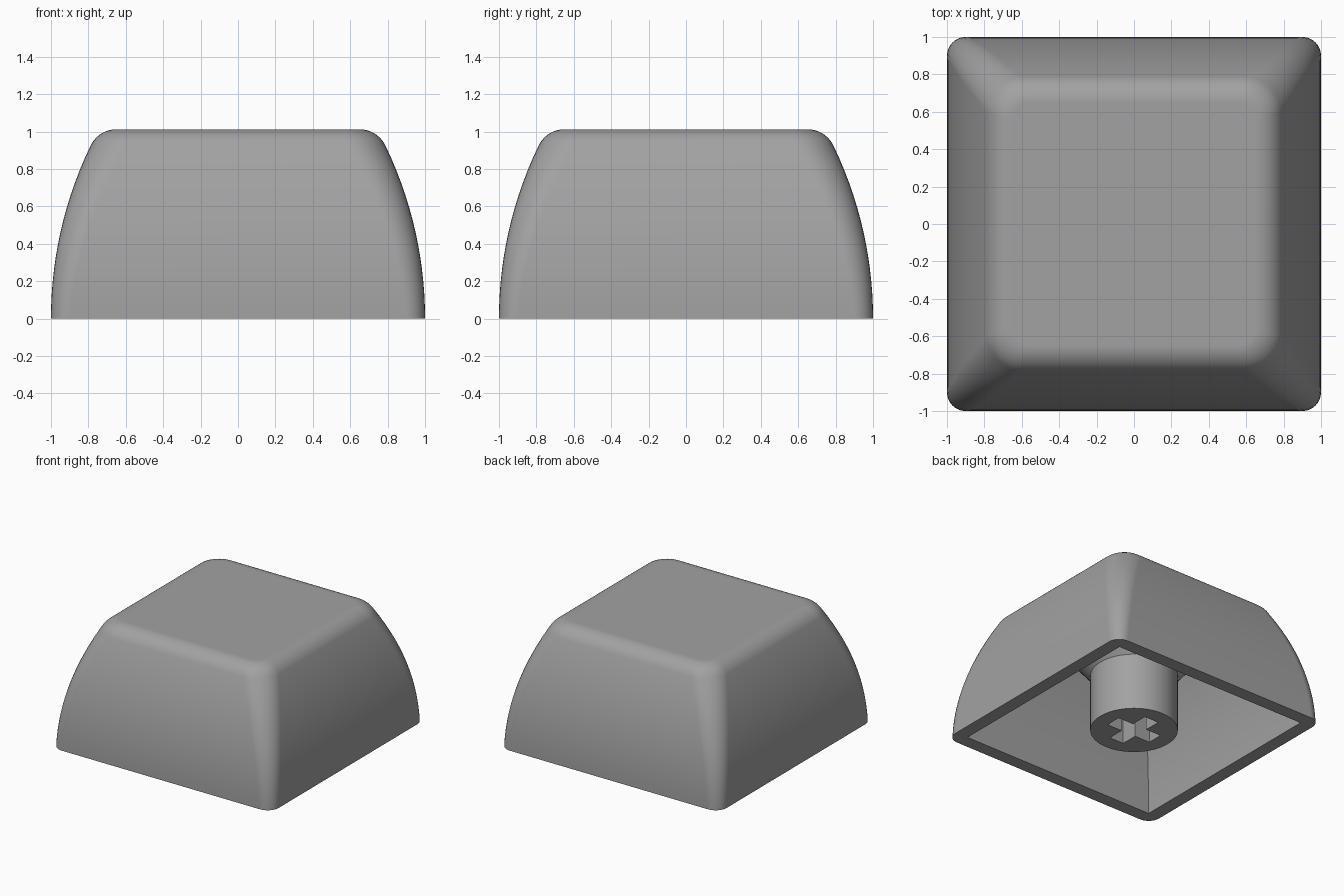
import bpy, bmesh, math

if "Cube" in bpy.data.objects:
    bpy.data.objects.remove(bpy.data.objects["Cube"])

grey = bpy.data.materials.new("grey plastic")
grey.diffuse_color = (0.36, 0.36, 0.36, 1)
grey.use_nodes = True
grey.node_tree.nodes["Principled BSDF"].inputs["Base Color"].default_value = grey.diffuse_color

R = 2.125          # radius of the bowed side walls
TOP = 1.012        # height of the flat top
WALL = 0.11        # shell thickness
SEG = 8            # segments per rounded corner


def bow(z):
    """Half width of the bowed side at height z."""
    return 1 - R + math.sqrt(R * R - z * z)


def finish(name, bm):
    bmesh.ops.recalc_face_normals(bm, faces=bm.faces)
    mesh = bpy.data.meshes.new(name)
    bm.to_mesh(mesh)
    bm.free()
    obj = bpy.data.objects.new(name, mesh)
    bpy.context.collection.objects.link(obj)
    mesh.materials.append(grey)
    return obj


def smooth(obj):
    bpy.ops.object.select_all(action='DESELECT')
    obj.select_set(True)
    bpy.context.view_layer.objects.active = obj
    bpy.ops.object.shade_smooth_by_angle(angle=math.radians(32))
    mod = obj.modifiers.new("even shading", 'WEIGHTED_NORMAL')
    mod.keep_sharp = True


def rounded_ring(bm, half, r, z):
    ring = []
    for k in range(4):
        a0 = k * math.pi / 2
        sx = 1 if k in (0, 3) else -1
        sy = 1 if k < 2 else -1
        for i in range(SEG + 1):
            a = a0 + i / SEG * math.pi / 2
            ring.append(bm.verts.new((sx * (half - r) + r * math.cos(a),
                                      sy * (half - r) + r * math.sin(a), z)))
    return ring


def square_ring(bm, half, z):
    return [bm.verts.new((sx * half, sy * half, z))
            for sx, sy in ((1, 1), (-1, 1), (-1, -1), (1, -1))]


def skin(bm, rings):
    for a, b in zip(rings, rings[1:]):
        n = len(a)
        for i in range(n):
            j = (i + 1) % n
            bm.faces.new((a[i], a[j], b[j], b[i]))


# Cap shell: bowed outer walls, rounded top edge, hollow underside
bm = bmesh.new()
z_side = 0.925
profile = []
for i in range(15):
    z = z_side * i / 14
    profile.append((bow(z), 0.10 + 0.09 * z / z_side, z))
lean = math.asin(z_side / R)
fr = (TOP - z_side) / (1 - math.sin(lean))      # top edge radius
cx = bow(z_side) - fr * math.cos(lean)
for i in range(1, 9):
    a = lean + (math.pi / 2 - lean) * i / 8
    half = cx + fr * math.cos(a)
    profile.append((half, 0.19 - (bow(z_side) - half) * 0.7,
                    TOP - fr + fr * math.sin(a)))
outer = [rounded_ring(bm, *p) for p in profile]
skin(bm, outer)
bm.faces.new(outer[-1])

inner = [square_ring(bm, bow(z) - WALL, z) for z in [0.86 * i / 12 for i in range(13)]]
skin(bm, inner)
bm.faces.new(inner[-1])

# Flat bottom rim joining rounded outside to square inside
o, n_in = outer[0], inner[0]
for k in range(4):
    s = k * (SEG + 1)
    for i in range(SEG):
        bm.faces.new((o[s + i], o[s + i + 1], n_in[k]))
    bm.faces.new((o[s + SEG], o[(s + SEG + 1) % len(o)], n_in[(k + 1) % 4], n_in[k]))
smooth(finish("cap_shell", bm))

# Stem: round post flaring out into the roof
bm = bmesh.new()
N = 64
rings = [[bm.verts.new((r * math.cos(2 * math.pi * i / N),
                        r * math.sin(2 * math.pi * i / N), z)) for i in range(N)]
         for r, z in ((0.33, 0), (0.33, 0.47), (0.62, 0.82), (0.62, 0.9))]
skin(bm, rings)
bm.faces.new(rings[0])
bm.faces.new(rings[-1])
stem = finish("stem", bm)

# Cross-shaped socket cut into the stem
bm = bmesh.new()
L, W = 0.205, 0.065
quarter = [(L, -W), (L, W), (W, W)]
loops = []
for z in (-0.1, 0.42):
    loop = []
    for k in range(4):
        c, s = round(math.cos(k * math.pi / 2)), round(math.sin(k * math.pi / 2))
        loop += [bm.verts.new((x * c - y * s, x * s + y * c, z)) for x, y in quarter]
    loops.append(loop)
skin(bm, loops)
for loop in loops:
    bm.faces.new(loop)
cutter = finish("socket_cutter", bm)
cutter.hide_render = True

cut = stem.modifiers.new("socket", 'BOOLEAN')
cut.operation = 'DIFFERENCE'
cut.solver = 'EXACT'
cut.object = cutter
bpy.context.view_layer.objects.active = stem
bpy.ops.object.modifier_apply(modifier=cut.name)
bpy.data.objects.remove(cutter)
smooth(stem)
